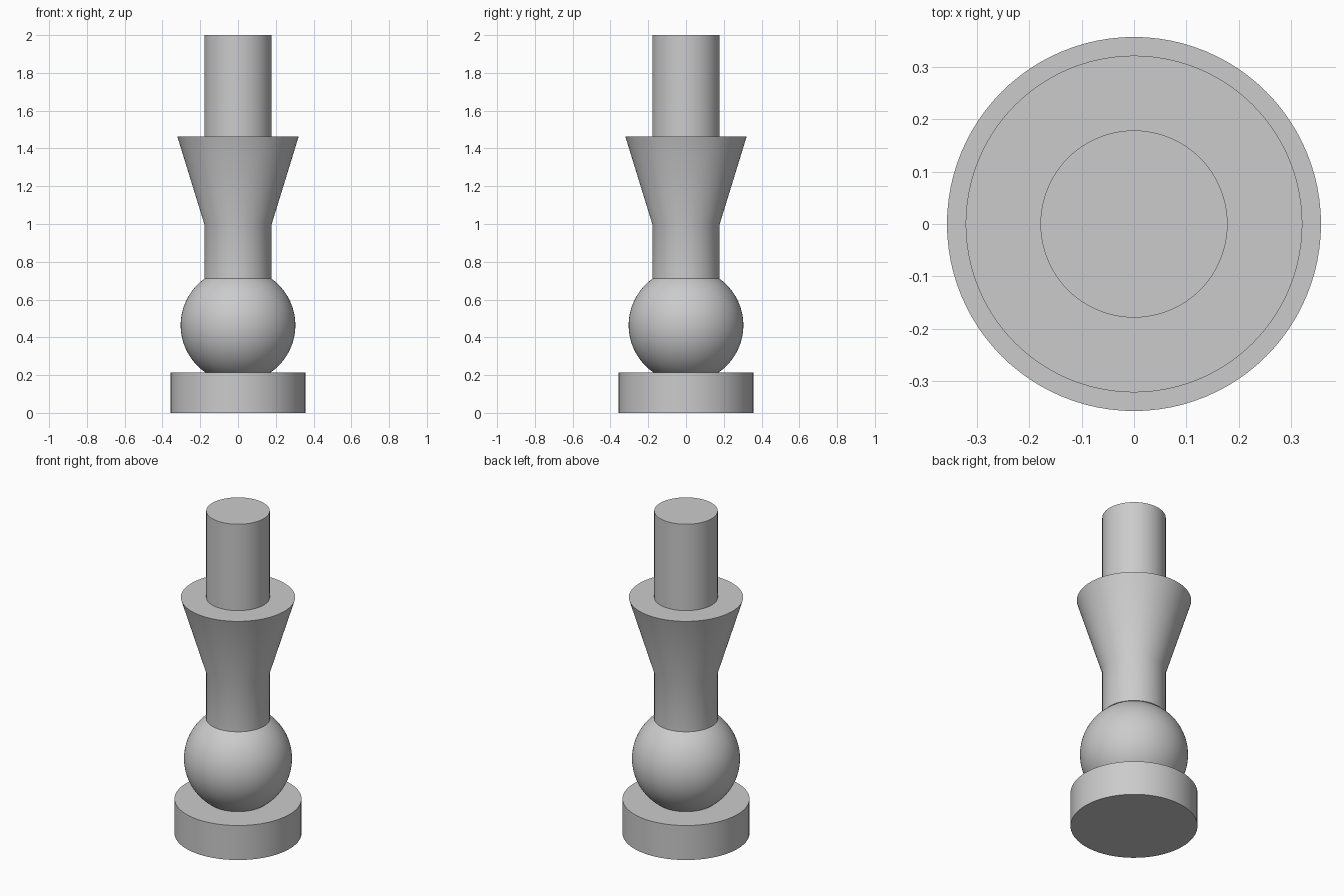
import bpy
import bmesh
import math

if "Cube" in bpy.data.objects:
    bpy.data.objects.remove(bpy.data.objects["Cube"])

SIDES = 96

grey = bpy.data.materials.new("plain grey")
grey.use_nodes = True
colour = (0.6, 0.6, 0.6, 1)
grey.diffuse_color = colour
grey.node_tree.nodes["Principled BSDF"].inputs["Base Color"].default_value = colour


def turned(name, profile):
    """Lathe a (radius, height) profile that starts and ends on the z axis."""
    bm = bmesh.new()
    verts = [bm.verts.new((r, 0, z)) for r, z in profile]
    edges = [bm.edges.new(pair) for pair in zip(verts, verts[1:])]
    bmesh.ops.spin(bm, geom=verts + edges, cent=(0, 0, 0), axis=(0, 0, 1),
                   angle=math.tau, steps=SIDES, use_merge=True)
    bmesh.ops.remove_doubles(bm, verts=bm.verts, dist=1e-5)
    bmesh.ops.recalc_face_normals(bm, faces=bm.faces)
    mesh = bpy.data.meshes.new(name)
    bm.to_mesh(mesh)
    bm.free()
    mesh.materials.append(grey)
    obj = bpy.data.objects.new(name, mesh)
    bpy.context.collection.objects.link(obj)
    bpy.ops.object.select_all(action='DESELECT')
    obj.select_set(True)
    bpy.context.view_layer.objects.active = obj
    bpy.ops.object.shade_smooth_by_angle(angle=math.radians(30))
    return obj


base_top, neck_z, flare_z, collar_z, top_z = 0.214, 0.712, 1.0, 1.464, 2.0
base_r, ball_r, shaft_r, collar_r = 0.357, 0.3036, 0.1786, 0.3214
ball_z = 0.464

# Disc base
turned("base", [(0, 0), (base_r, 0), (base_r, base_top), (0, base_top)])

# Ball, trimmed where it meets the base and the neck
low = math.asin((base_top - ball_z) / ball_r)
high = math.asin((neck_z - ball_z) / ball_r)
arc = [low + (high - low) * i / 40 for i in range(41)]
turned("ball", [(0, base_top)]
       + [(ball_r * math.cos(a), ball_z + ball_r * math.sin(a)) for a in arc]
       + [(0, neck_z)])

# Neck, flared collar and top post
turned("flared_post", [(0, neck_z), (shaft_r, neck_z), (shaft_r, flare_z),
                       (collar_r, collar_z), (shaft_r, collar_z),
                       (shaft_r, top_z), (0, top_z)])
